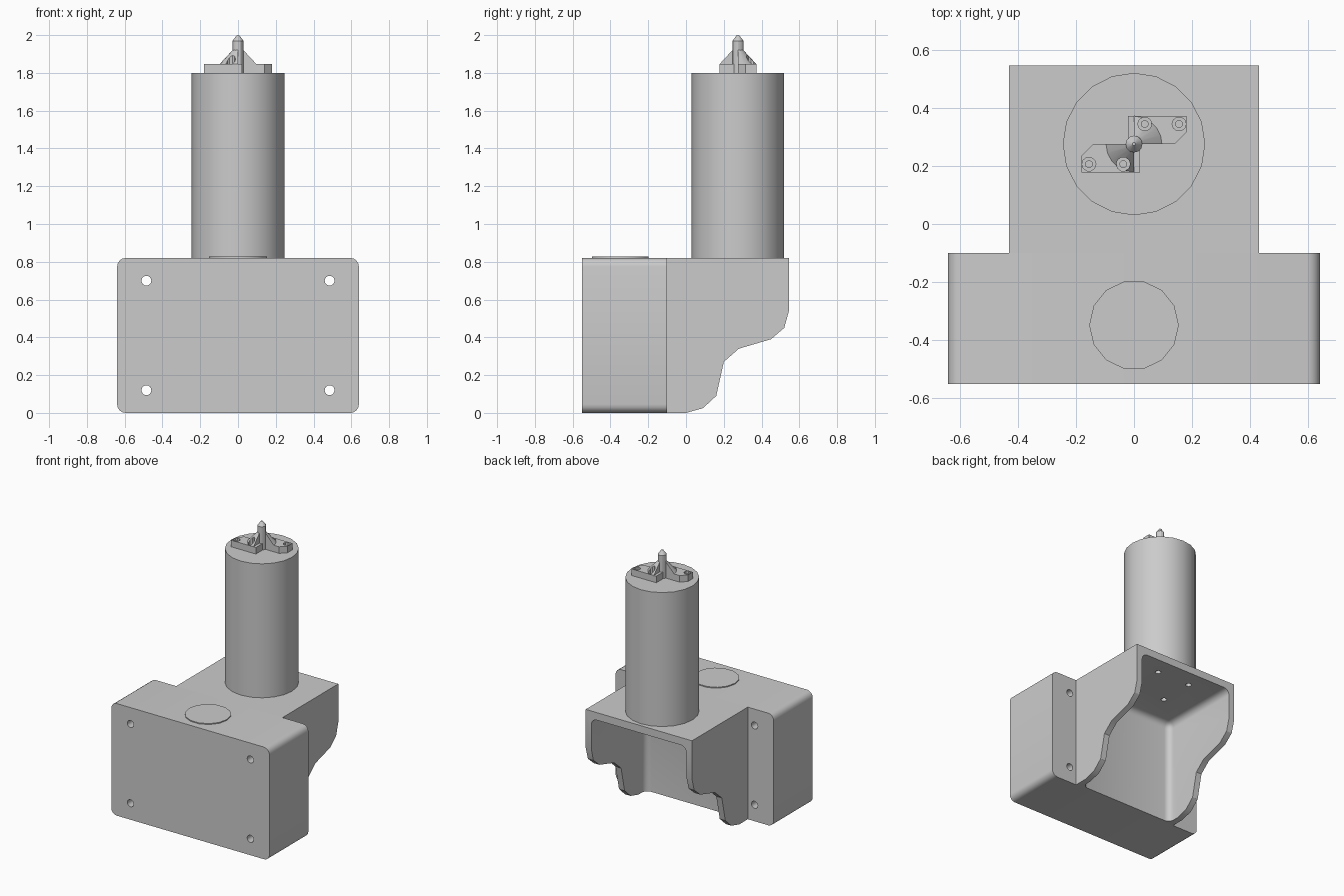
import bpy, bmesh, math
from mathutils import Matrix, Vector

cube = bpy.data.objects.get("Cube")
if cube:
    bpy.data.objects.remove(cube, do_unlink=True)

GREY = (0.6, 0.6, 0.6, 1)
grey = bpy.data.materials.new("plain grey")
grey.use_nodes = True
grey.diffuse_color = GREY
grey.node_tree.nodes["Principled BSDF"].inputs["Base Color"].default_value = GREY


def make(name, bm):
    bmesh.ops.recalc_face_normals(bm, faces=bm.faces[:])
    mesh = bpy.data.meshes.new(name)
    bm.to_mesh(mesh)
    bm.free()
    mesh.materials.append(grey)
    obj = bpy.data.objects.new(name, mesh)
    bpy.context.collection.objects.link(obj)
    return obj


def box(bm, lo, hi):
    lo, hi = Vector(lo), Vector(hi)
    m = Matrix.Translation((lo + hi) / 2) @ Matrix.Diagonal((*(hi - lo), 1))
    return bmesh.ops.create_cube(bm, size=1, matrix=m)["verts"]


def rod(bm, base, length, r1, r2=None, sides=16, axis="Z"):
    m = Matrix.Translation(base)
    if axis == "Y":
        m = m @ Matrix.Rotation(-math.pi / 2, 4, "X")
    m = m @ Matrix.Translation((0, 0, length / 2)) @ Matrix.Rotation(math.pi / 2, 4, "Z")
    bmesh.ops.create_cone(bm, cap_ends=True, segments=sides, radius1=r1,
                          radius2=r1 if r2 is None else r2, depth=length, matrix=m)


def extrude(bm, points, offset):
    face = bm.faces.new([bm.verts.new(p) for p in points])
    new = bmesh.ops.extrude_face_region(bm, geom=[face])["geom"]
    verts = [v for v in new if isinstance(v, bmesh.types.BMVert)]
    bmesh.ops.translate(bm, vec=offset, verts=verts)


def cut(obj, bm):
    cutter = make("cutter", bm)
    cutter.hide_render = True
    mod = obj.modifiers.new("cut", "BOOLEAN")
    mod.operation, mod.solver, mod.object = "DIFFERENCE", "EXACT", cutter
    bpy.context.view_layer.objects.active = obj
    bpy.ops.object.modifier_apply(modifier=mod.name)
    bpy.data.objects.remove(cutter, do_unlink=True)


def smooth(obj, angle=30):
    bpy.ops.object.select_all(action="DESELECT")
    obj.select_set(True)
    bpy.context.view_layer.objects.active = obj
    bpy.ops.object.shade_smooth_by_angle(angle=math.radians(angle))


TOP = 0.82
AXIS_Y = 0.275

# Mounting block with rounded corners and four through holes
bm = bmesh.new()
box(bm, (-0.64, -0.55, 0), (0.64, -0.1, TOP))
long_edges = [e for e in bm.edges if abs(e.verts[0].co.y - e.verts[1].co.y) > 0.1]
bmesh.ops.bevel(bm, geom=long_edges, offset=0.045, segments=4, profile=0.5, affect="EDGES")
block = make("mounting_block", bm)
bm = bmesh.new()
for x in (-0.485, 0.485):
    for z in (0.12, 0.7):
        rod(bm, (x, -0.6, z), 0.6, 0.026, axis="Y")
cut(block, bm)
smooth(block)

# Overhanging bracket with curved side walls, hollow below and behind
profile = [(-0.1, TOP), (0.545, TOP), (0.545, 0.54), (0.52, 0.45), (0.45, 0.39), (0.28, 0.34),
           (0.2, 0.27), (0.16, 0.09), (0.09, 0.025), (0, 0), (-0.1, 0)]
bm = bmesh.new()
extrude(bm, [(-0.43, y, z) for y, z in profile], (0.86, 0, 0))
bracket = make("bracket", bm)
bm = bmesh.new()
box(bm, (-0.385, -0.085, -0.3), (0.385, 0.9, 0.765))
bmesh.ops.bevel(bm, geom=bm.edges[:], offset=0.045, segments=4, profile=0.5, affect="EDGES")
cut(bracket, bm)

# Blind screw holes in the underside of the bracket top
bm = bmesh.new()
for x in (-0.135, 0.135):
    for y in (-0.12, 0.14):
        rod(bm, (x, AXIS_Y + y, 0.7), 0.11, 0.02, sides=12)
cut(bracket, bm)
smooth(bracket, 28)

# Round pad on the block
bm = bmesh.new()
rod(bm, (0, -0.348, TOP - 0.02), 0.027, 0.154, sides=14)
smooth(make("round_pad", bm))

# Tall cylinder body
bm = bmesh.new()
rod(bm, (0, AXIS_Y, TOP - 0.01), 1.81 - TOP, 0.245, sides=20)
smooth(make("cylinder_body", bm))

# Pointed centre pin
bm = bmesh.new()
rod(bm, (0, AXIS_Y, 1.79), 0.18, 0.029, sides=12)
rod(bm, (0, AXIS_Y, 1.97), 0.03, 0.029, 0.006, sides=12)
smooth(make("centre_pin", bm))

# Two opposed flanges, each with a conical gusset and two countersunk holes
plate = [(-0.02, 0), (0.14, 0), (0.18, 0.04), (0.18, 0.097), (-0.02, 0.097)]
for name, turn in (("rear", 0), ("front", math.pi)):
    place = Matrix.Translation((0, AXIS_Y, 1.8)) @ Matrix.Rotation(turn, 4, "Z")
    bm = bmesh.new()
    extrude(bm, [(x, y, -0.005) for x, y in plate], (0, 0, 0.053))
    flange = make(name + "_flange", bm)
    bm = bmesh.new()
    for x in (0.037, 0.155):
        rod(bm, (x, 0.069, -0.05), 0.15, 0.012, sides=10)
    cut(flange, bm)
    bm = bmesh.new()
    for x in (0.037, 0.155):
        rod(bm, (x, 0.069, 0.03), 0.04, 0.024, sides=10)
    cut(flange, bm)

    # Gusset: a quarter turn of a sloping profile
    bm = bmesh.new()
    slope = [(0, 0.046), (0.098, 0.046), (0.029, 0.12), (0, 0.12)]
    face = bm.faces.new([bm.verts.new((r, 0, z)) for r, z in slope])
    bmesh.ops.spin(bm, geom=[face, *face.verts, *face.edges], cent=(0, 0, 0), axis=(0, 0, 1),
                   angle=math.pi / 2, steps=5)
    bmesh.ops.remove_doubles(bm, verts=bm.verts[:], dist=0.0001)
    inner = [f for f in bm.faces if f.calc_area() < 1e-8]
    bmesh.ops.delete(bm, geom=inner, context="FACES_ONLY")
    if any(not e.is_manifold for e in bm.edges):
        hull = bmesh.ops.convex_hull(bm, input=bm.verts[:])
        bmesh.ops.delete(bm, geom=hull["geom_interior"], context="VERTS")
    gusset = make(name + "_gusset", bm)
    bm = bmesh.new()
    rod(bm, (0.037, 0.069, 0.02), 0.2, 0.024, sides=10)
    cut(gusset, bm)
    for part in (flange, gusset):
        part.matrix_world = place
        smooth(part)
